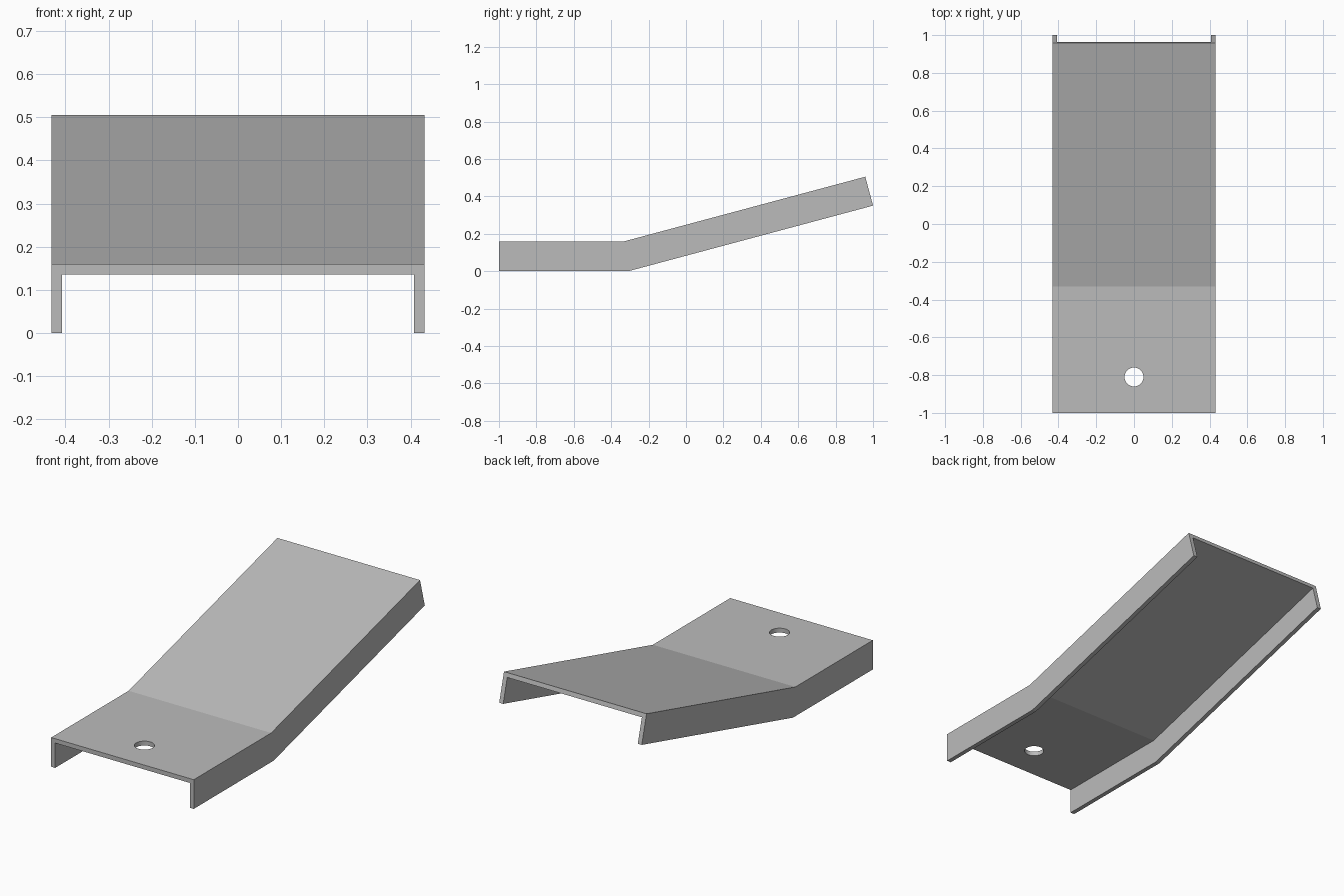
import bpy, bmesh
from math import radians, sin, cos, tan
from mathutils import Vector

cube = bpy.data.objects.get("Cube")
if cube:
    bpy.data.objects.remove(cube, do_unlink=True)

HALF_WIDTH, DEPTH, WALL = 0.432, 0.16, 0.024
BEND = radians(15)
BEND_Y = -0.33
HOLE_Y, HOLE_RADIUS = -0.81, 0.05

grey = bpy.data.materials.new("sheet grey")
grey.use_nodes = True
colour = (0.5, 0.5, 0.5, 1)
grey.diffuse_color = colour
grey.node_tree.nodes["Principled BSDF"].inputs["Base Color"].default_value = colour

# Channel cross-section: x and depth below the top surface
inner = HALF_WIDTH - WALL
half = [(HALF_WIDTH, 0), (HALF_WIDTH, DEPTH), (inner, DEPTH), (inner, WALL)]
section = half + [(-x, d) for x, d in reversed(half)]

# Stations along the top edge, with the direction of depth at each:
# square front end, mitred bend, square raised end
end_y = 1 - DEPTH * sin(BEND)
end_z = DEPTH + (end_y - BEND_Y) * tan(BEND)
stations = [
    (Vector((0, -1, DEPTH)), Vector((0, 0, -1))),
    (Vector((0, BEND_Y, DEPTH)), Vector((0, tan(BEND / 2), -1))),
    (Vector((0, end_y, end_z)), Vector((0, sin(BEND), -cos(BEND)))),
]

bm = bmesh.new()
rings = [[bm.verts.new(top + down * d + Vector((x, 0, 0))) for x, d in section]
         for top, down in stations]
count = len(section)
for a, b in zip(rings, rings[1:]):
    for i in range(count):
        j = (i + 1) % count
        bm.faces.new((a[i], a[j], b[j], b[i]))

# End caps, split into web and two flanges
for ring in (rings[0], rings[-1]):
    for ids in ((0, 1, 2, 3), (4, 5, 6, 7), (0, 3, 4, 7)):
        bm.faces.new([ring[i] for i in ids])
bmesh.ops.recalc_face_normals(bm, faces=bm.faces)
mesh = bpy.data.meshes.new("bent_channel")
bm.to_mesh(mesh)
bm.free()
mesh.materials.append(grey)
channel = bpy.data.objects.new("bent_channel", mesh)
bpy.context.collection.objects.link(channel)

# Round bolt hole through the flat web
bpy.ops.mesh.primitive_cylinder_add(vertices=48, radius=HOLE_RADIUS, depth=0.2,
                                    location=(0, HOLE_Y, DEPTH))
cutter = bpy.context.object
cutter.name = "hole_cutter"
cutter.hide_render = True
cutter.data.materials.append(grey)
cut = channel.modifiers.new("bolt_hole", 'BOOLEAN')
cut.operation = 'DIFFERENCE'
cut.solver = 'EXACT'
cut.object = cutter

bpy.ops.object.select_all(action='DESELECT')
channel.select_set(True)
bpy.context.view_layer.objects.active = channel
bpy.ops.object.modifier_apply(modifier=cut.name)
bpy.data.objects.remove(cutter, do_unlink=True)
bpy.ops.object.shade_smooth_by_angle(angle=radians(10))
